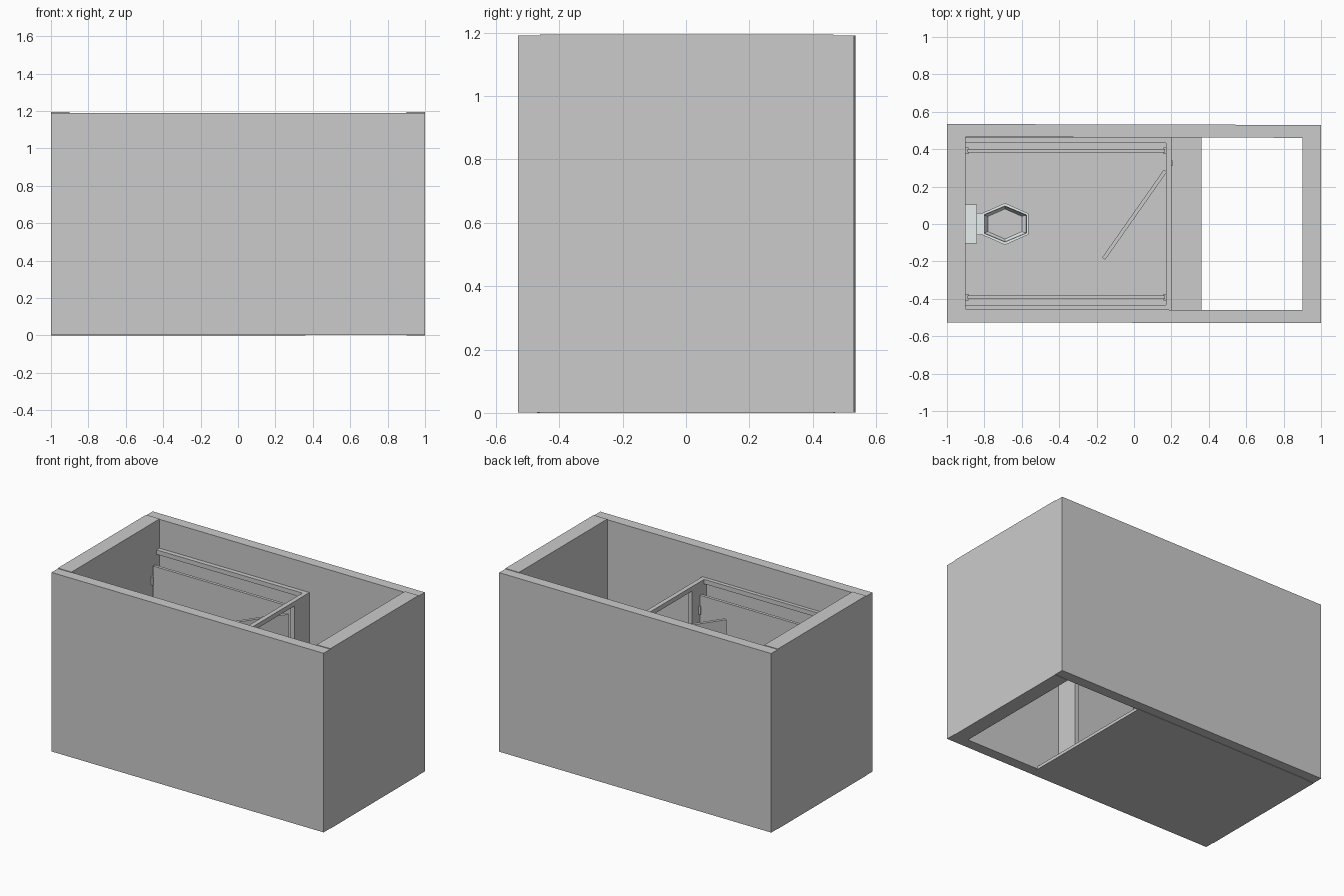
import bpy, bmesh, math

if "Cube" in bpy.data.objects:
    bpy.data.objects.remove(bpy.data.objects["Cube"])

white = bpy.data.materials.new("porcelain")
white.diffuse_color = (0.80, 0.86, 0.86, 1)
white.use_nodes = True
white.node_tree.nodes["Principled BSDF"].inputs["Base Color"].default_value = white.diffuse_color


def box(name, x, y, z, rot=0.0, mat=None):
    """Axis ranges -> box object, optionally turned about its own centre."""
    bm = bmesh.new()
    bmesh.ops.create_cube(bm, size=1)
    size = (x[1] - x[0], y[1] - y[0], z[1] - z[0])
    bmesh.ops.scale(bm, vec=size, verts=bm.verts)
    me = bpy.data.meshes.new(name)
    bm.to_mesh(me)
    bm.free()
    ob = bpy.data.objects.new(name, me)
    ob.location = (sum(x) / 2, sum(y) / 2, sum(z) / 2)
    ob.rotation_euler.z = rot
    bpy.context.collection.objects.link(ob)
    if mat:
        me.materials.append(mat)
    return ob


def hex_lathe(name, rings, centre, mat=None, cap=False):
    """Loft six-sided rings (rx, ry, z); corners point along y."""
    bm = bmesh.new()
    loops = []
    for rx, ry, z in rings:
        loops.append([bm.verts.new((rx * math.cos(a) / math.cos(math.pi / 6), ry * math.sin(a), z))
                      for a in (math.pi / 6 + k * math.pi / 3 for k in range(6))])
    for a, b in zip(loops, loops[1:]):
        for k in range(6):
            n = (k + 1) % 6
            bm.faces.new((a[k], a[n], b[n], b[k]))
    if cap:
        bm.faces.new(loops[-1])
    me = bpy.data.meshes.new(name)
    bm.to_mesh(me)
    bm.free()
    ob = bpy.data.objects.new(name, me)
    ob.location = centre
    bpy.context.collection.objects.link(ob)
    if mat:
        me.materials.append(mat)


# room shell: end walls slightly taller, long walls very slightly askew
box("left_wall", (-1, -0.9), (-0.46, 0.465), (0, 1.194))
box("right_wall", (0.9, 1), (-0.46, 0.465), (0, 1.194))
box("back_wall", (-1, 1), (0.463, 0.532), (0.002, 1.19), -0.0025)
box("front_wall", (-1, 1), (-0.528, -0.458), (0.002, 1.19), -0.0025)
box("floor", (-0.95, 0.36), (-0.47, 0.47), (0, 0.02))

# cubicle head rail
box("head_rail_front", (0.17, 0.2), (-0.46, 0.465), (0.97, 1.0))

for s, side in ((1, "back"), (-1, "front")):
    def span(a, b):
        return (a, b) if s > 0 else (-b, -a)
    # side rail and front pilaster
    box("head_rail_" + side, (-0.9, 0.17), span(0.433, 0.463), (0.97, 1.0))
    box("pilaster_" + side, (0.17, 0.2), span(0.305, 0.463), (0.02, 0.97))
    # side partition with clamps at both ends
    box("partition_" + side, (-0.89, 0.165), span(0.382, 0.402), (0.12, 0.915))
    for x in (-0.9, 0.157):
        for z in (0.2, 0.79):
            box("clamp_" + side, (x, x + 0.014), span(0.374, 0.41), (z, z + 0.055))

# door standing open inwards, with catch on the pilaster
angle = math.atan2(0.47, 0.33)
box("door", (-0.285, 0.29), (0.035, 0.055), (0.12, 0.92), angle)
box("door_catch", (0.2, 0.205), (0.31, 0.34), (0.5, 0.54))

# toilet: hexagonal bowl, grey inside, hung cistern
c = (-0.69, 0, 0)
hex_lathe("toilet_bowl", [(0.075, 0.065, 0.02), (0.08, 0.07, 0.08), (0.127, 0.112, 0.16),
                          (0.127, 0.112, 0.21), (0.115, 0.096, 0.21)], c, white)
hex_lathe("bowl_inside", [(0.115, 0.096, 0.21), (0.108, 0.09, 0.1)], c, None, True)
box("toilet_neck", (-0.845, -0.80), (-0.06, 0.06), (0.1, 0.205), 0, white)
box("cistern", (-0.9, -0.84), (-0.105, 0.105), (0.17, 0.38), 0, white)

# move the door to its hinge position
door = bpy.data.objects["door"]
door.location = (0.003, 0.05, 0.52)
